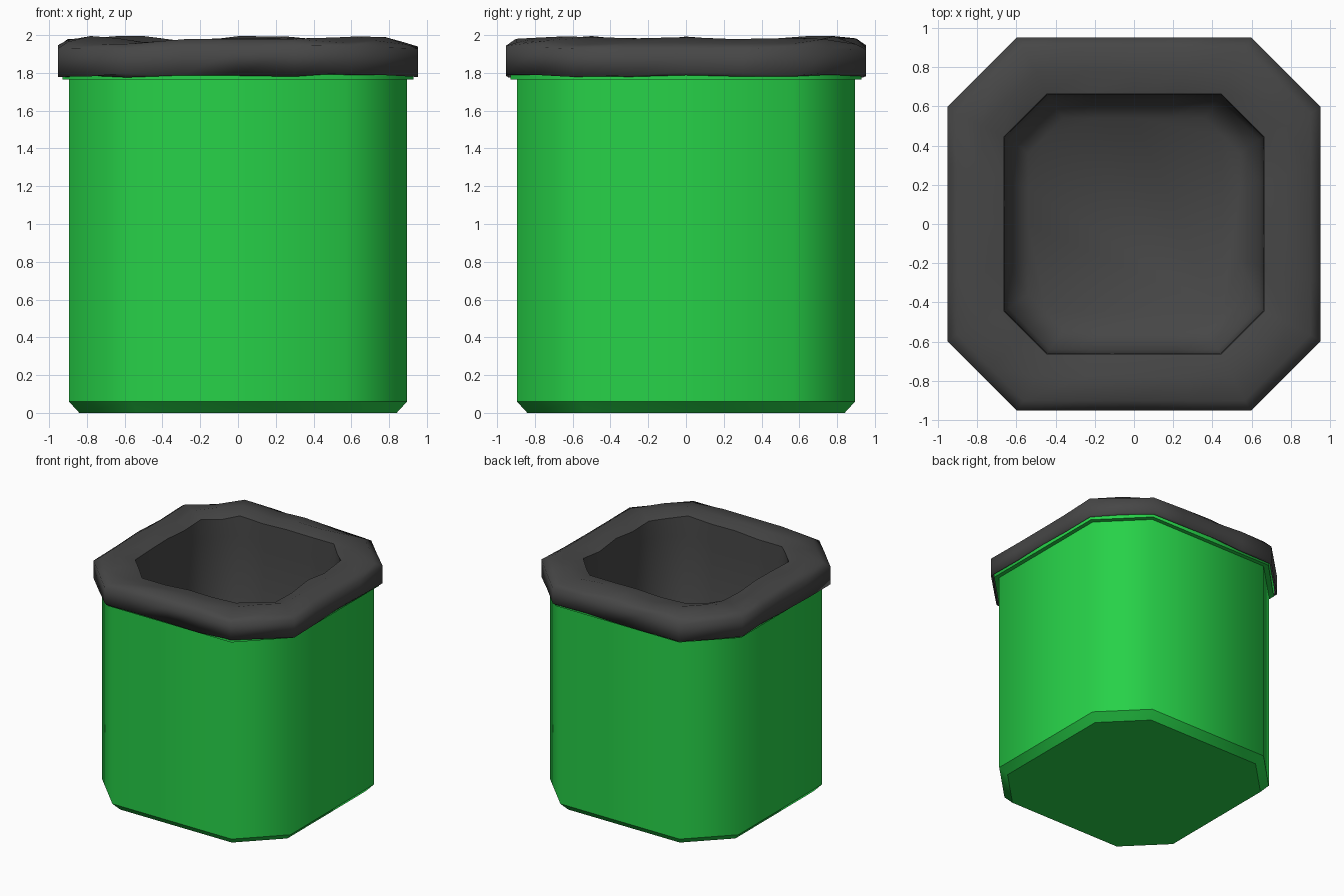
import bpy, bmesh, math, random

if "Cube" in bpy.data.objects:
    bpy.data.objects.remove(bpy.data.objects["Cube"])

random.seed(4)


def material(name, rgb):
    m = bpy.data.materials.new(name)
    m.diffuse_color = (*rgb, 1)
    m.use_nodes = True
    m.node_tree.nodes["Principled BSDF"].inputs["Base Color"].default_value = m.diffuse_color
    return m


green = material("green plastic", (0.02, 0.64, 0.065))
black = material("dark bag", (0.062, 0.062, 0.062))


def octagon(half, corner, straight=1, diagonal=1):
    """Square with cut corners, each edge split into equal pieces."""
    pts = []
    for q in range(4):
        c, s = round(math.cos(q * math.pi / 2)), round(math.sin(q * math.pi / 2))
        a, b, d = (half, -corner), (half, corner), (corner, half)
        for p, r, n in ((a, b, straight), (b, d, diagonal)):
            for i in range(n):
                x = p[0] + (r[0] - p[0]) * i / n
                y = p[1] + (r[1] - p[1]) * i / n
                pts.append((x * c - y * s, x * s + y * c))
    return pts


def loft(name, rings, mat, cap_start, cap_end, straight=1, diagonal=1):
    """Rings are (half, corner, z, wobble, sharp)."""
    bm = bmesh.new()
    loops = []
    for half, corner, z, wobble, sharp in rings:
        loops.append([bm.verts.new((x, y, z + random.uniform(-wobble, wobble)))
                      for x, y in octagon(half, corner, straight, diagonal)])
    n = len(loops[0])
    for lo, hi in zip(loops, loops[1:]):
        for i in range(n):
            j = (i + 1) % n
            bm.faces.new((lo[i], lo[j], hi[j], hi[i]))
    if cap_start:
        bm.faces.new(loops[0][::-1])
    if cap_end:
        bm.faces.new(loops[-1])
    for f in bm.faces:
        f.smooth = True
    for ring, loop in zip(rings, loops):
        if ring[4]:
            for i in range(n):
                bm.edges.get((loop[i], loop[(i + 1) % n])).smooth = False
    me = bpy.data.meshes.new(name)
    bm.to_mesh(me)
    bm.free()
    me.materials.append(mat)
    ob = bpy.data.objects.new(name, me)
    bpy.context.collection.objects.link(ob)
    return ob


# Bin: bevelled foot, straight wall, stepped lip and inner wall
loft("bin_body", [
    (0.84, 0.53, 0.00, 0, True),
    (0.895, 0.565, 0.06, 0, True),
    (0.895, 0.565, 1.765, 0, True),
    (0.93, 0.585, 1.765, 0, True),
    (0.93, 0.585, 1.90, 0, True),
    (0.80, 0.50, 1.90, 0, True),
    (0.80, 0.50, 0.08, 0, True),
], green, True, True)

# Liner bag: uneven fold over the lip, then down to the floor
loft("liner_bag", [
    (0.94, 0.59, 1.785, 0.010, True),
    (0.953, 0.597, 1.79, 0.012, False),
    (0.953, 0.597, 1.935, 0.012, False),
    (0.90, 0.565, 1.965, 0.018, False),
    (0.78, 0.50, 1.978, 0.018, False),
    (0.664, 0.445, 1.955, 0.015, True),
    (0.66, 0.44, 1.80, 0, False),
    (0.64, 0.43, 0.25, 0, False),
    (0.54, 0.36, 0.14, 0, False),
], black, False, True, straight=4, diagonal=2)
